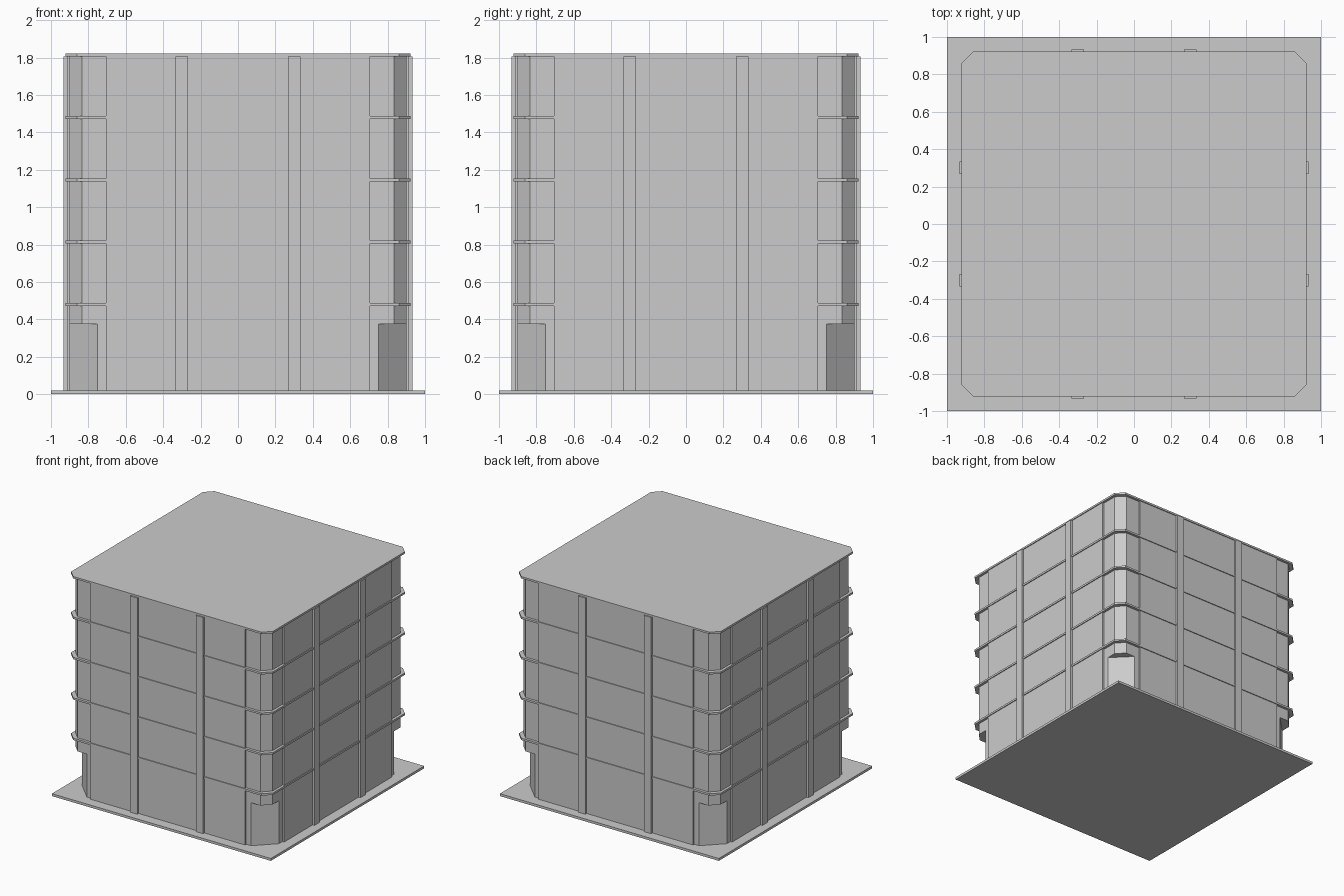
import bpy, bmesh

if "Cube" in bpy.data.objects:
    bpy.data.objects.remove(bpy.data.objects["Cube"])


def prism(name, outline, z0, z1):
    """Extrude a 2D outline between two heights."""
    bm = bmesh.new()
    face = bm.faces.new([bm.verts.new((x, y, z0)) for x, y in outline])
    top = bmesh.ops.extrude_face_region(bm, geom=[face])["geom"]
    verts = [v for v in top if isinstance(v, bmesh.types.BMVert)]
    bmesh.ops.translate(bm, verts=verts, vec=(0, 0, z1 - z0))
    bmesh.ops.recalc_face_normals(bm, faces=bm.faces)
    mesh = bpy.data.meshes.new(name)
    bm.to_mesh(mesh)
    bm.free()
    ob = bpy.data.objects.new(name, mesh)
    bpy.context.collection.objects.link(ob)
    return ob


def octagon(r, c):
    """Square of half width r whose corners are cut back to c."""
    return [(c, -r), (r, -c), (r, c), (c, r), (-c, r), (-r, c), (-r, -c), (-c, -r)]


def rect(cx, cy, hx, hy):
    return [(cx - hx, cy - hy), (cx + hx, cy - hy), (cx + hx, cy + hy), (cx - hx, cy + hy)]


TOP = 1.81

# Ground plate
prism("ground_plate", rect(0, 0, 1, 1), 0, 0.02)

# Core: deeper cut corners at the entrances, shallower ones above
prism("entrance_core", octagon(0.90, 0.75), 0, 0.375)
prism("upper_core", octagon(0.90, 0.835), 0.375, TOP)

# Wall panels and pilasters run right through the building, both ways
prism("wall_panels_front_back", rect(0, 0, 0.705, 0.915), 0, TOP)
prism("wall_panels_sides", rect(0, 0, 0.915, 0.705), 0, TOP)
for i, s in enumerate((-0.3, 0.3)):
    prism(f"pilaster_front_back_{i}", rect(s, 0, 0.033, 0.932), 0, 1.805)
    prism(f"pilaster_side_{i}", rect(0, s, 0.932, 0.033), 0, 1.805)

# Floor slabs, the last one being the roof
for i in range(5):
    z = 0.471 + i * 0.3335
    name = "roof_slab" if i == 4 else f"floor_slab_{i + 1}"
    prism(name, octagon(0.922, 0.86), z, z + 0.016)
